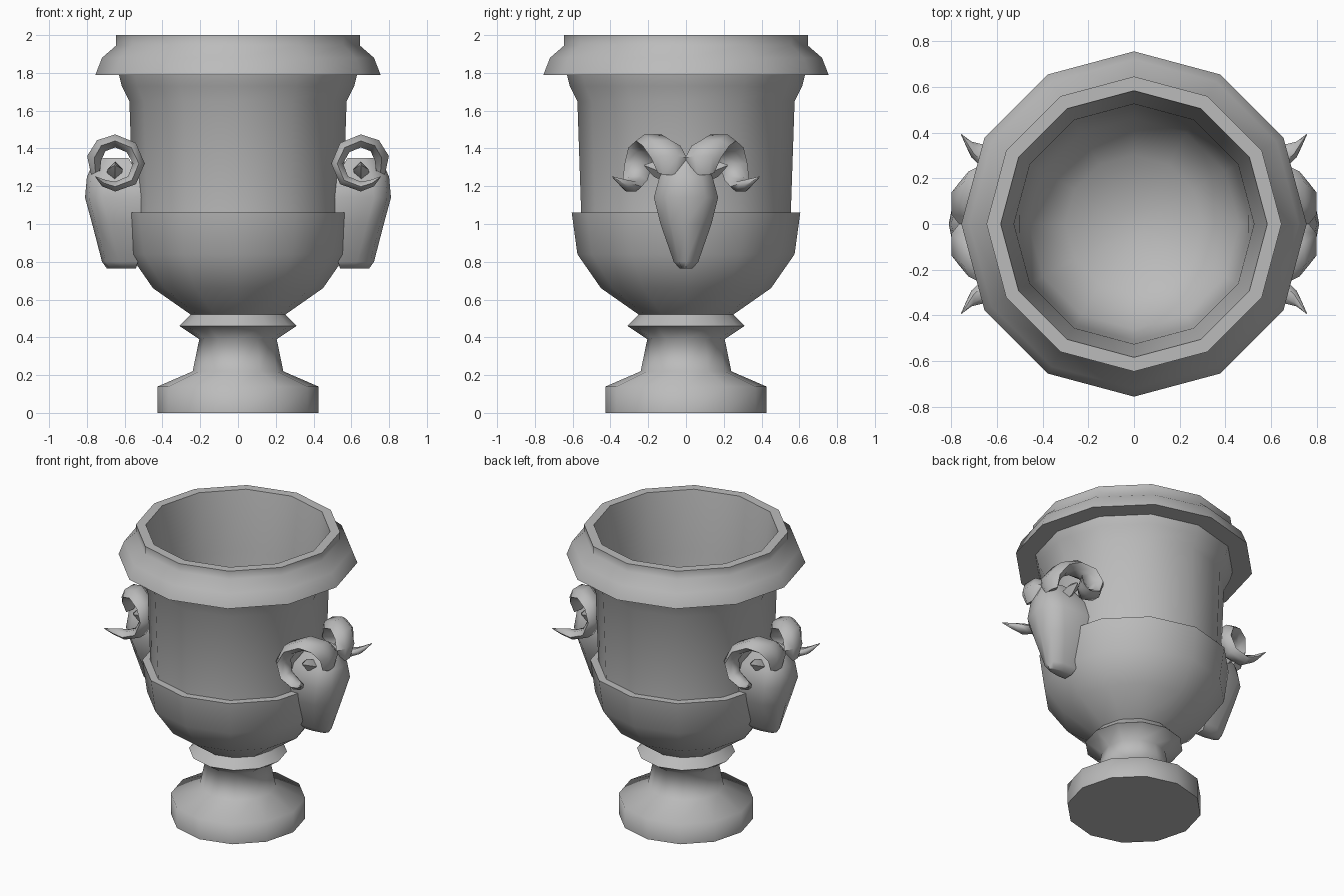
import bpy, bmesh
from math import sin, cos, pi, radians

cube = bpy.data.objects.get("Cube")
if cube:
    bpy.data.objects.remove(cube, do_unlink=True)

stone = bpy.data.materials.new("grey stone")
stone.use_nodes = True
GREY = (0.5, 0.5, 0.5, 1)
stone.diffuse_color = GREY
stone.node_tree.nodes["Principled BSDF"].inputs["Base Color"].default_value = GREY


def loft(name, rings, angle):
    """Skin a list of equal-length point rings, capping both ends."""
    bm = bmesh.new()
    loops = [[bm.verts.new(p) for p in ring] for ring in rings]
    n = len(loops[0])
    for a, b in zip(loops, loops[1:]):
        for i in range(n):
            j = (i + 1) % n
            bm.faces.new((a[i], a[j], b[j], b[i]))
    bm.faces.new(loops[0][::-1])
    bm.faces.new(loops[-1])
    bmesh.ops.recalc_face_normals(bm, faces=bm.faces)
    mesh = bpy.data.meshes.new(name)
    bm.to_mesh(mesh)
    bm.free()
    mesh.materials.append(stone)
    obj = bpy.data.objects.new(name, mesh)
    bpy.context.collection.objects.link(obj)
    bpy.ops.object.select_all(action='DESELECT')
    obj.select_set(True)
    bpy.context.view_layer.objects.active = obj
    bpy.ops.object.shade_smooth_by_angle(angle=radians(angle))
    return obj


def circle(r, z, sides=12):
    return [(r * cos(2 * pi * i / sides), r * sin(2 * pi * i / sides), z)
            for i in range(sides)]


# Urn body: foot, stem, bowl, neck, rim and hollow inside
profile = [(.425, 0), (.425, .14), (.24, .22), (.205, .39), (.31, .46),
           (.25, .52), (.45, .66), (.575, .84), (.605, 1.06), (.555, 1.06),
           (.575, 1.65), (.615, 1.73), (.63, 1.79), (.755, 1.79),
           (.72, 1.88), (.645, 1.945), (.645, 2), (.583, 2),
           (.525, 1.6), (.51, 1.06), (.46, .84), (.3, .69), (.06, .64)]
loft("urn_body", [circle(r, z) for r, z in profile], 75)

# Ram head: height, back, front, half width
head = [(.765, .54, .695, .035), (.80, .53, .72, .065), (1.0, .5, .772, .135),
        (1.14, .5, .81, .17), (1.25, .52, .80, .14), (1.35, .58, .755, .08)]
# Horn: angle round the curl, curl radius, thickness, side offset, half width
horn = [(-25, .115, .03, .09, .06), (15, .115, .045, .09, .095),
        (52, .12, .042, .13, .10), (90, .12, .04, .175, .09),
        (135, .12, .04, .22, .085), (180, .125, .036, .25, .075),
        (225, .125, .034, .27, .065), (270, .122, .03, .29, .055),
        (300, .12, .022, .325, .035), (327, .126, .002, .392, .002)]
CURL_X, CURL_Z = .65, 1.32


def head_ring(z, back, front, w, side):
    shape = [(back, -w), (front - .09, -w), (front - .02, -w * .6), (front, 0),
             (front - .02, w * .6), (front - .09, w), (back, w)]
    return [(side * x, y, z) for x, y in shape]


def horn_ring(deg, radius, thick, offset, wide, side, hand):
    t = radians(deg)
    ring = []
    for i in range(6):
        p = 2 * pi * i / 6
        r = radius + thick * sin(p)
        ring.append((side * (CURL_X + r * cos(t)),
                     hand * (offset + wide * cos(p)), CURL_Z + r * sin(t)))
    return ring


def ear_ring(x, y, z, size, side, hand):
    return [(side * (x + size * cos(i * pi / 2)), hand * y,
             z + size * sin(i * pi / 2)) for i in range(4)]


for side, label in ((1, "left"), (-1, "right")):
    loft(f"{label}_ram_head", [head_ring(*h, side) for h in head], 50)
    for hand, end in ((-1, "front"), (1, "back")):
        loft(f"{label}_{end}_horn",
             [horn_ring(*h, side, hand) for h in horn], 50)
        loft(f"{label}_{end}_ear",
             [ear_ring(.66, .08, 1.25, .04, side, hand),
              ear_ring(.65, .17, 1.29, .04, side, hand),
              ear_ring(.65, .22, 1.31, .004, side, hand)], 40)
